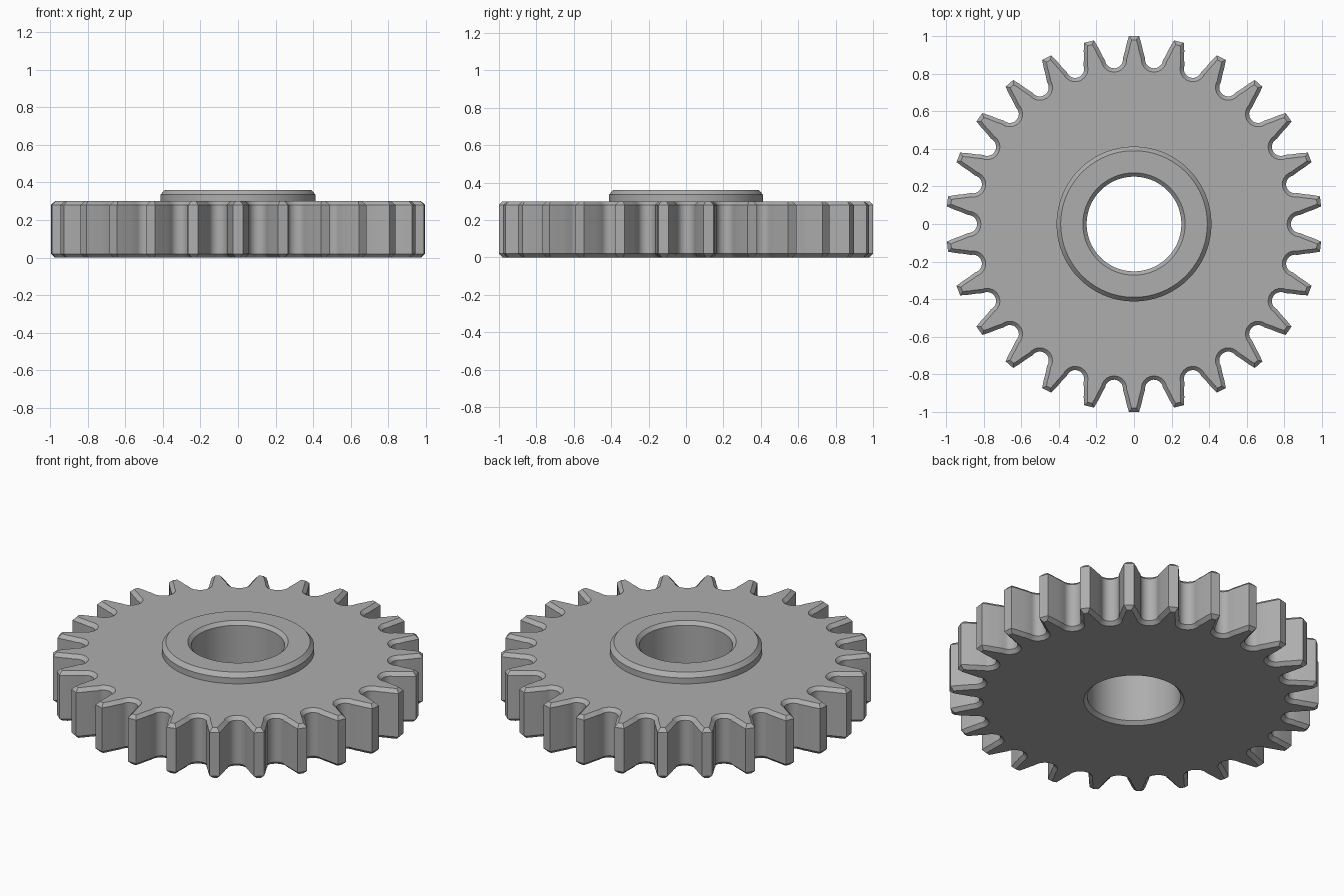
import bpy, bmesh
from math import sin, cos, pi, radians
from mathutils import Vector, Matrix

cube = bpy.data.objects.get("Cube")
if cube:
    bpy.data.objects.remove(cube, do_unlink=True)

TEETH = 26
PITCH = 2 * pi / TEETH
BEVEL = 0.02
THICK = 0.30

# One flat grey metal
steel = bpy.data.materials.new("grey_steel")
steel.use_nodes = True
grey = (0.42, 0.42, 0.42, 1)
steel.diffuse_color = grey
steel.node_tree.nodes["Principled BSDF"].inputs["Base Color"].default_value = grey

# Half a tooth: curved flank, then a round valley up to the half pitch
half = [Vector(p) for p in ((0.027, 1.0), (0.039, 0.96), (0.048, 0.92))]
axis = Vector((sin(PITCH / 2), cos(PITCH / 2)))
side = Vector((-axis.y, axis.x))
centre = axis * 0.883
for i in range(7):
    a = pi / 2 * i / 6
    half.append(centre + (side * cos(a) - axis * sin(a)) * 0.048)

# Whole tooth (the last valley point is shared with the next tooth), repeated round
tooth = [Vector((-p.x, p.y)) for p in reversed(half[:-1])] + half
outline = [Matrix.Rotation(-k * PITCH, 2) @ p for k in range(TEETH) for p in tooth]


def inset(points, d):
    """Move a clockwise outline inwards by d with mitred corners."""
    result = []
    n = len(points)
    for i, p in enumerate(points):
        e1 = (p - points[i - 1]).normalized()
        e2 = (points[(i + 1) % n] - p).normalized()
        n1, n2 = Vector((e1.y, -e1.x)), Vector((e2.y, -e2.x))
        result.append(p + (n1 + n2) / (1 + n1.dot(n2)) * d)
    return result


def circle(r):
    """Circle with a point at the angle of each outline point."""
    return [p.normalized() * r for p in outline]


inner = inset(outline, BEVEL)

# Rings around the closed section: toothed rim, raised hub, bore
section = [
    (inner, 0), (outline, BEVEL), (outline, THICK - BEVEL), (inner, THICK),
    (circle(0.412), THICK), (circle(0.412), 0.335), (circle(0.39), 0.36),
    (circle(0.272), 0.36), (circle(0.252), 0.34),
    (circle(0.252), BEVEL), (circle(0.272), 0),
]
bm = bmesh.new()
rings = [[bm.verts.new((p.x, p.y, z)) for p in pts] for pts, z in section]
for j, ring in enumerate(rings):
    after = rings[(j + 1) % len(rings)]
    for i in range(len(ring)):
        k = (i + 1) % len(ring)
        bm.faces.new((ring[i], ring[k], after[k], after[i]))
bmesh.ops.recalc_face_normals(bm, faces=bm.faces)

mesh = bpy.data.meshes.new("gear_wheel")
bm.to_mesh(mesh)
bm.free()
mesh.materials.append(steel)
gear = bpy.data.objects.new("gear_wheel", mesh)
bpy.context.collection.objects.link(gear)

bpy.context.view_layer.objects.active = gear
gear.select_set(True)
bpy.ops.object.shade_smooth_by_angle(angle=radians(30))
